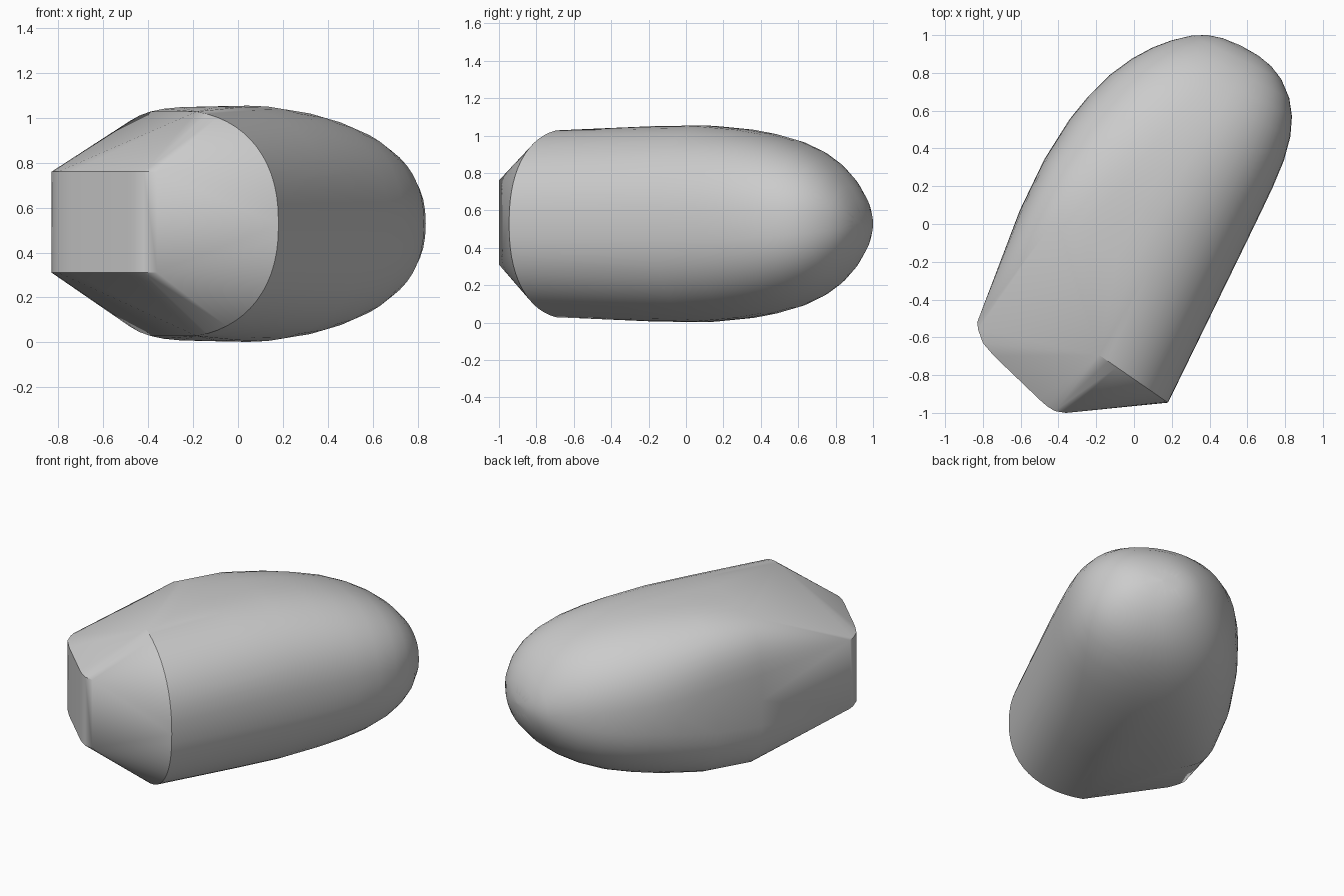
import bpy, bmesh, math
from mathutils import Vector

cube = bpy.data.objects.get("Cube")
if cube:
    bpy.data.objects.remove(cube)

MID = 0.528                      # height of the body's axis
AXIS = Vector((0.44, 0.898, 0))  # direction the rounded body points
SIDE = Vector((-0.898, 0.44, 0))  # towards the body's left flank


def curve(c, power):
    return math.copysign(abs(c) ** (2 / power), c)


def ring(u, right, left, height, power, n=48):
    """Rounded cross-section: elliptical right flank, boxier left flank."""
    centre, half = (left + right) / 2, (left - right) / 2
    pts = []
    for i in range(n):
        a = 2 * math.pi * i / n
        p = power if math.cos(a) > 0 else 2.3
        v = centre + half * curve(math.cos(a), p)
        z = MID + height * curve(math.sin(a), p)
        pts.append((u, v, z))
    return pts


def place(u, v, z):
    return AXIS * u + SIDE * v + Vector((0, 0, z))


# body sections: along axis, right edge, left edge, half height, squareness
sections = [
    (-0.20, -0.577, 0.575, 0.522, 3.6), (0.10, -0.577, 0.577, 0.526, 3.2),
    (0.35, -0.576, 0.550, 0.506, 2.7), (0.50, -0.574, 0.515, 0.483, 2.5),
    (0.65, -0.565, 0.464, 0.448, 2.4), (0.78, -0.540, 0.396, 0.400, 2.3),
    (0.88, -0.500, 0.325, 0.345, 2.2), (0.96, -0.445, 0.250, 0.282, 2.1),
    (1.03, -0.365, 0.165, 0.200, 2.0), (1.07, -0.285, 0.090, 0.125, 2.0),
    (1.09, -0.200, 0.010, 0.060, 2.0), (1.097, -0.100, -0.090, 0.005, 2.0)]
points = [place(*p) for s in sections for p in ring(*s)]

# open front end: only the right half of the section, leaning slightly back
for u, v, z in ring(-0.77, -0.578, 0.578, 0.508, 2.3, 64):
    if v < -0.11:
        points.append(place(u + 0.15 * (v + 0.578), v, z))

# upright rounded nose block
nose = [(-0.83, -0.52), (-0.825, -0.56), (-0.80, -0.63), (-0.74, -0.70),
        (-0.50, -0.93), (-0.46, -0.965), (-0.42, -0.99), (-0.36, -1.0)]
points += [Vector((x, y, z)) for x, y in nose for z in (0.31, 0.76)]

# one tight skin around all of it
bm = bmesh.new()
for p in points:
    bm.verts.new(p)
bmesh.ops.remove_doubles(bm, verts=bm.verts, dist=0.002)
bmesh.ops.convex_hull(bm, input=bm.verts)
bmesh.ops.delete(bm, geom=[v for v in bm.verts if not v.link_faces],
                 context='VERTS')
bmesh.ops.recalc_face_normals(bm, faces=bm.faces)
mesh = bpy.data.meshes.new("body_shell")
bm.to_mesh(mesh)
bm.free()
body = bpy.data.objects.new("body_shell", mesh)
bpy.context.collection.objects.link(body)

grey = bpy.data.materials.new("light_grey")
grey.use_nodes = True
colour = (0.6, 0.6, 0.6, 1)
grey.diffuse_color = colour
grey.node_tree.nodes["Principled BSDF"].inputs["Base Color"].default_value = colour
mesh.materials.append(grey)

bpy.ops.object.select_all(action='DESELECT')
body.select_set(True)
bpy.context.view_layer.objects.active = body
bpy.ops.object.shade_smooth_by_angle(angle=math.radians(30))
